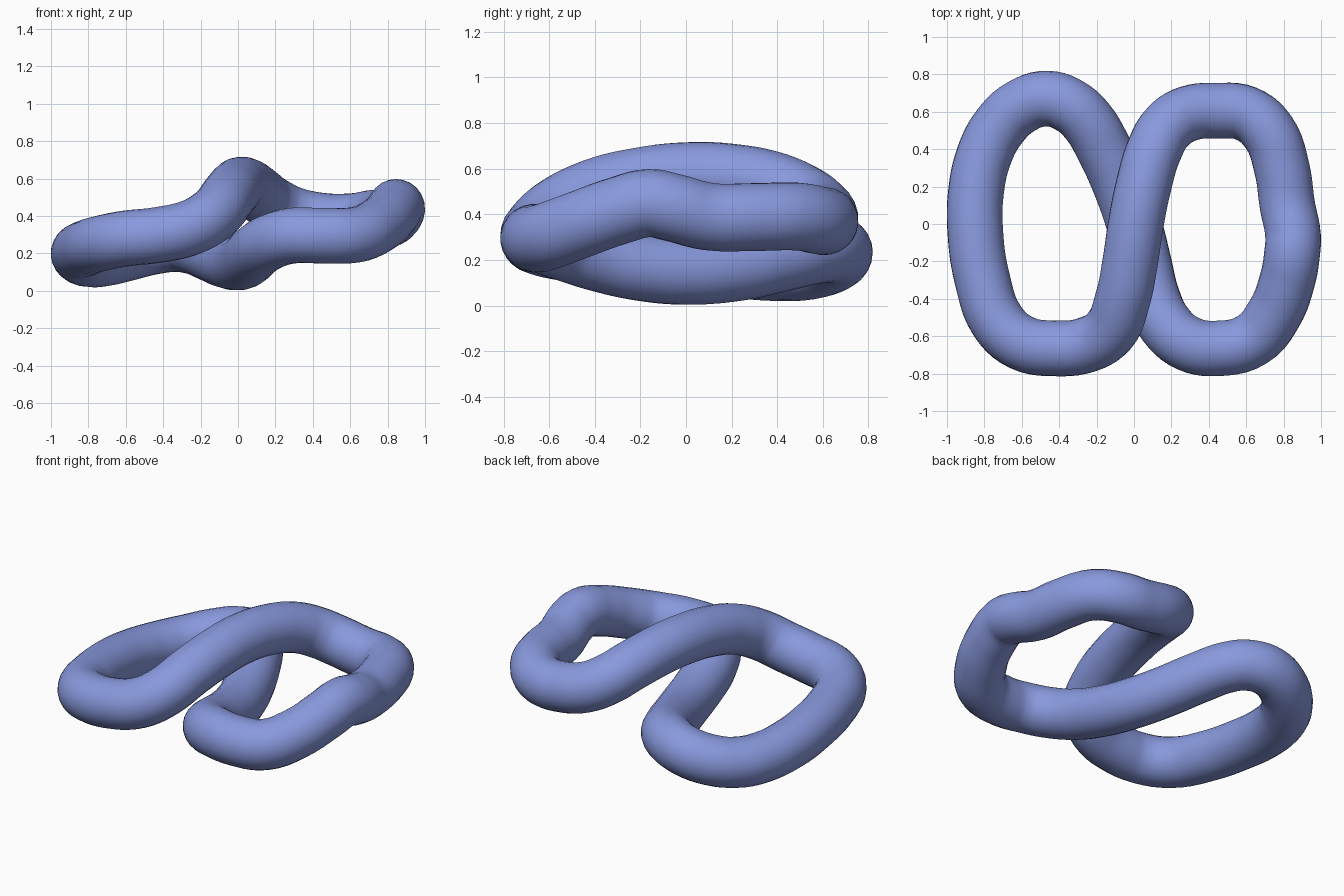
import bpy

TUBE_RADIUS = 0.149

# Centre line of the closed loop: over strand, right lobe, under strand, left lobe
path = [
    # over strand, front left to back right
    (-0.13, -0.57, 0.41), (-0.06, -0.40, 0.495), (-0.02, -0.20, 0.545),
    (0.01, 0.0, 0.567), (0.05, 0.20, 0.56), (0.11, 0.40, 0.52), (0.18, 0.52, 0.465),
    # right lobe, back to front
    (0.29, 0.59, 0.41), (0.45, 0.606, 0.375), (0.60, 0.59, 0.372),
    (0.72, 0.49, 0.39), (0.79, 0.30, 0.388), (0.82, 0.10, 0.39),
    (0.85, -0.06, 0.43), (0.845, -0.16, 0.449), (0.82, -0.30, 0.415),
    (0.75, -0.48, 0.35), (0.63, -0.62, 0.30), (0.45, -0.665, 0.295),
    # under strand, front right to back left
    (0.29, -0.64, 0.295), (0.17, -0.54, 0.26), (0.10, -0.40, 0.215),
    (0.05, -0.20, 0.17), (0.0, 0.0, 0.152), (-0.07, 0.20, 0.165),
    (-0.16, 0.40, 0.205), (-0.25, 0.55, 0.24), (-0.34, 0.63, 0.25),
    # left lobe, back to front
    (-0.46, 0.67, 0.235), (-0.60, 0.63, 0.20), (-0.72, 0.52, 0.172),
    (-0.80, 0.37, 0.17), (-0.845, 0.17, 0.187), (-0.848, -0.05, 0.21),
    (-0.81, -0.30, 0.23), (-0.73, -0.52, 0.255), (-0.60, -0.635, 0.28),
    (-0.42, -0.665, 0.30), (-0.25, -0.645, 0.34),
]

# Smooth closed curve with a round cross-section
curve = bpy.data.curves.new("loop_path", "CURVE")
curve.dimensions = "3D"
curve.resolution_u = 5
curve.bevel_depth = TUBE_RADIUS
curve.bevel_resolution = 10
spline = curve.splines.new("BEZIER")
spline.bezier_points.add(len(path) - 1)
for point, position in zip(spline.bezier_points, path):
    point.co = position
    point.handle_left_type = point.handle_right_type = "AUTO"
spline.use_cyclic_u = True
guide = bpy.data.objects.new("loop_guide", curve)
bpy.context.collection.objects.link(guide)
bpy.context.view_layer.update()

# Solid tube mesh made from the curve
depsgraph = bpy.context.evaluated_depsgraph_get()
mesh = bpy.data.meshes.new_from_object(guide.evaluated_get(depsgraph))
bpy.data.objects.remove(guide)
tube = bpy.data.objects.new("twisted_loop_tube", mesh)
bpy.context.collection.objects.link(tube)
for face in mesh.polygons:
    face.use_smooth = True

# Single colour
blue = bpy.data.materials.new("periwinkle_blue")
blue.diffuse_color = (0.25, 0.32, 0.73, 1.0)
mesh.materials.clear()
mesh.materials.append(blue)
